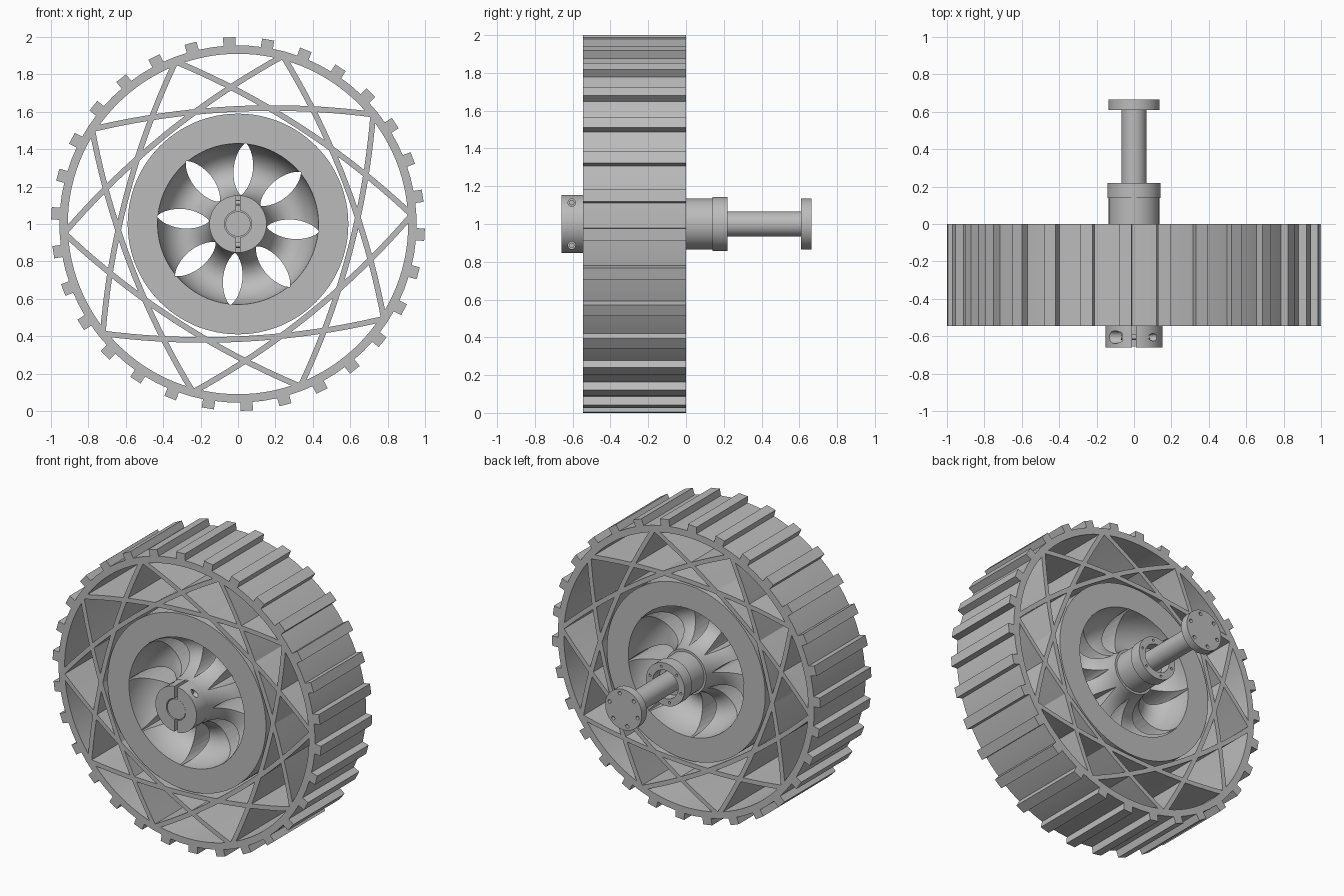
import bpy, bmesh
from math import sin, cos, pi, radians, sqrt, atan2
from mathutils import Matrix, Vector

cube = bpy.data.objects.get("Cube")
if cube:
    bpy.data.objects.remove(cube)

gray = bpy.data.materials.new("plain gray")
gray.use_nodes = True
COLOR = (0.5, 0.5, 0.5, 1)
gray.diffuse_color = COLOR
gray.node_tree.nodes["Principled BSDF"].inputs["Base Color"].default_value = COLOR

FRONT, BACK, AXLE = -0.545, 0.0, 1.0


def finish(name, bm, angle=30):
    """Turn a bmesh built around the y axis into an object at axle height."""
    bmesh.ops.remove_doubles(bm, verts=bm.verts, dist=1e-5)
    bmesh.ops.recalc_face_normals(bm, faces=bm.faces)
    bm.transform(Matrix.Translation((0, 0, AXLE)))
    mesh = bpy.data.meshes.new(name)
    bm.to_mesh(mesh)
    bm.free()
    mesh.materials.append(gray)
    obj = bpy.data.objects.new(name, mesh)
    bpy.context.collection.objects.link(obj)
    select(obj)
    bpy.ops.object.shade_smooth_by_angle(angle=radians(angle))
    return obj


def select(obj):
    bpy.ops.object.select_all(action='DESELECT')
    bpy.context.view_layer.objects.active = obj
    obj.select_set(True)


def revolve(name, profile, steps=64):
    """Spin a closed (radius, y) profile about the y axis."""
    bm = bmesh.new()
    verts = [bm.verts.new((r, y, 0)) for r, y in profile]
    edges = [bm.edges.new((v, verts[i - 1])) for i, v in enumerate(verts)]
    bmesh.ops.spin(bm, geom=verts + edges, cent=(0, 0, 0), axis=(0, 1, 0),
                   angle=2 * pi, steps=steps, use_merge=True)
    return finish(name, bm)


def tube(name, inner, outer, y0, y1, steps=64):
    return revolve(name, [(inner, y0), (outer, y0), (outer, y1), (inner, y1)], steps)


def prism(bm, outline, y0, y1):
    """Extrude a convex-ish (x, z) outline along y."""
    face = bm.faces.new([bm.verts.new((x, y0, z)) for x, z in outline])
    grown = bmesh.ops.extrude_face_region(bm, geom=[face])["geom"]
    moved = [g for g in grown if isinstance(g, bmesh.types.BMVert)]
    bmesh.ops.translate(bm, verts=moved, vec=(0, y1 - y0, 0))


def rod(bm, start, end, radius):
    """Cylinder between two points."""
    a, b = Vector(start), Vector(end)
    turn = (b - a).to_track_quat('Z', 'Y').to_matrix().to_4x4()
    bmesh.ops.create_cone(bm, cap_ends=True, segments=20, radius1=radius, radius2=radius,
                          depth=(b - a).length, matrix=Matrix.Translation((a + b) / 2) @ turn)


def cut(obj, bm):
    """Subtract the bmesh from the object."""
    cutter = finish("cutter", bm)
    cutter.hide_render = True
    select(obj)
    mod = obj.modifiers.new("cut", 'BOOLEAN')
    mod.operation, mod.solver, mod.object = 'DIFFERENCE', 'EXACT', cutter
    bpy.ops.object.modifier_apply(modifier=mod.name)
    bpy.data.objects.remove(cutter)
    bpy.ops.object.shade_smooth_by_angle(angle=radians(30))


def polar(radius, degrees):
    """Point at a clockwise angle from the top, as (x, z)."""
    a = radians(degrees)
    return radius * sin(a), radius * cos(a)


# Tread: rim with thirty square lugs, drawn flat and extruded
lugs, half = 30, 0.033
outer, inner = [], [polar(0.91, 3 * k) for k in range(120)]
for k in range(lugs):
    a = radians(-2.7 + 12 * k)
    for side, r in ((-half, 0.954), (-half, 0.999), (half, 0.999), (half, 0.954)):
        outer.append((side * cos(a) + r * sin(a), r * cos(a) - side * sin(a)))
    outer.append(polar(0.955, -2.7 + 12 * k + 6))
curve = bpy.data.curves.new("tread", 'CURVE')
curve.dimensions, curve.fill_mode = '2D', 'BOTH'
curve.extrude = (BACK - FRONT) / 2
for points in (outer, inner):
    spline = curve.splines.new('POLY')
    spline.points.add(len(points) - 1)
    for p, (x, z) in zip(spline.points, points):
        p.co = (x, z, 0, 1)
    spline.use_cyclic_u = True
source = bpy.data.objects.new("tread_outline", curve)
bpy.context.collection.objects.link(source)
flat = bpy.data.meshes.new_from_object(source.evaluated_get(bpy.context.evaluated_depsgraph_get()))
bm = bmesh.new()
bm.from_mesh(flat)
bm.transform(Matrix.Translation((0, (FRONT + BACK) / 2, 0)) @ Matrix.Rotation(pi / 2, 4, 'X'))
bpy.data.objects.remove(source)
bpy.data.meshes.remove(flat)
finish("tread", bm, 10)

# Spokes: ten bowed strips, each joining rim points three tenths of a turn apart
reach = 0.93
chord, level = reach * sin(radians(54)), reach * cos(radians(54))
bow = 0.615 - level
arc_r = (chord ** 2 + bow ** 2) / (2 * bow)
sweep = atan2(chord, arc_r - bow)
bm = bmesh.new()
for k in range(10):
    turn = radians(-3 + 36 * k)
    sides = ([], [])
    for s in range(21):
        t = sweep * (s / 10 - 1)
        for side, r in zip(sides, (arc_r - 0.015, arc_r + 0.015)):
            x, z = r * sin(t), r * cos(t) + 0.615 - arc_r
            side.append((x * cos(turn) + z * sin(turn), z * cos(turn) - x * sin(turn)))
    prism(bm, sides[0] + sides[1][::-1], FRONT, BACK)
finish("spokes", bm)

# Hub: ring and core joined by a web hollowed on both faces
mid = (FRONT + BACK) / 2
groove = [(0.29 - 0.14 * cos(pi * i / 20), 0.21 * sin(pi * i / 20)) for i in range(21)]
front = [(r, FRONT + d) for r, d in groove]
back = [(r, BACK - d) for r, d in reversed(groove)]
hub = revolve("hub", [(0.06, FRONT)] + front + [(0.59, FRONT), (0.59, BACK)] + back
              + [(0.06, BACK)], 96)

# Eight petal openings through the web
bm = bmesh.new()
for k in range(8):
    a = radians(5.5 + 45 * k)
    petal = []
    for i in range(24):
        t = 2 * pi * i / 24
        r, w = 0.295 - 0.14 * cos(t), 0.052 * sin(t) * sqrt(abs(sin(t)))
        petal.append((r * sin(a) + w * cos(a), r * cos(a) - w * sin(a)))
    prism(bm, petal, FRONT - 0.1, BACK + 0.1)
cut(hub, bm)

# Front clamp collar with split and screw holes
collar = tube("clamp_collar", 0.072, 0.153, -0.66, FRONT + 0.01)
bm = bmesh.new()
for s in (-1, 1):
    prism(bm, [(-0.012, s * 0.05), (0.012, s * 0.05), (0.012, s * 0.2), (-0.012, s * 0.2)],
          -0.7, FRONT)
cut(collar, bm)
bm = bmesh.new()
for s in (-1, 1):
    rod(bm, (0.03, -0.605, s * 0.113), (0.2, -0.605, s * 0.113), 0.02)
    rod(bm, (-0.2, -0.605, s * 0.113), (-0.065, -0.605, s * 0.113), 0.034)
cut(collar, bm)
bm = bmesh.new()
for s in (-1, 1):
    rod(bm, (-0.07, -0.605, s * 0.113), (0.085, -0.605, s * 0.113), 0.014)
finish("clamp_screws", bm)

# Rear bearing housing and flange
tube("bearing_housing", 0.06, 0.135, BACK - 0.01, 0.15)
flange = tube("bearing_flange", 0.095, 0.143, 0.14, 0.22)

# Axle shaft and mounting disc
tube("axle", 0.001, 0.067, -0.655, 0.62, 48)
disc = tube("mounting_disc", 0.001, 0.136, 0.61, 0.665)

# Bolt holes in the flange and disc
for part, radius, size, y in ((flange, 0.119, 0.008, 0.22), (disc, 0.108, 0.012, 0.665)):
    bm = bmesh.new()
    for k in range(6):
        x, z = polar(radius, 60 * k + 15)
        rod(bm, (x, y - 0.03, z), (x, y + 0.02, z), size)
    cut(part, bm)
